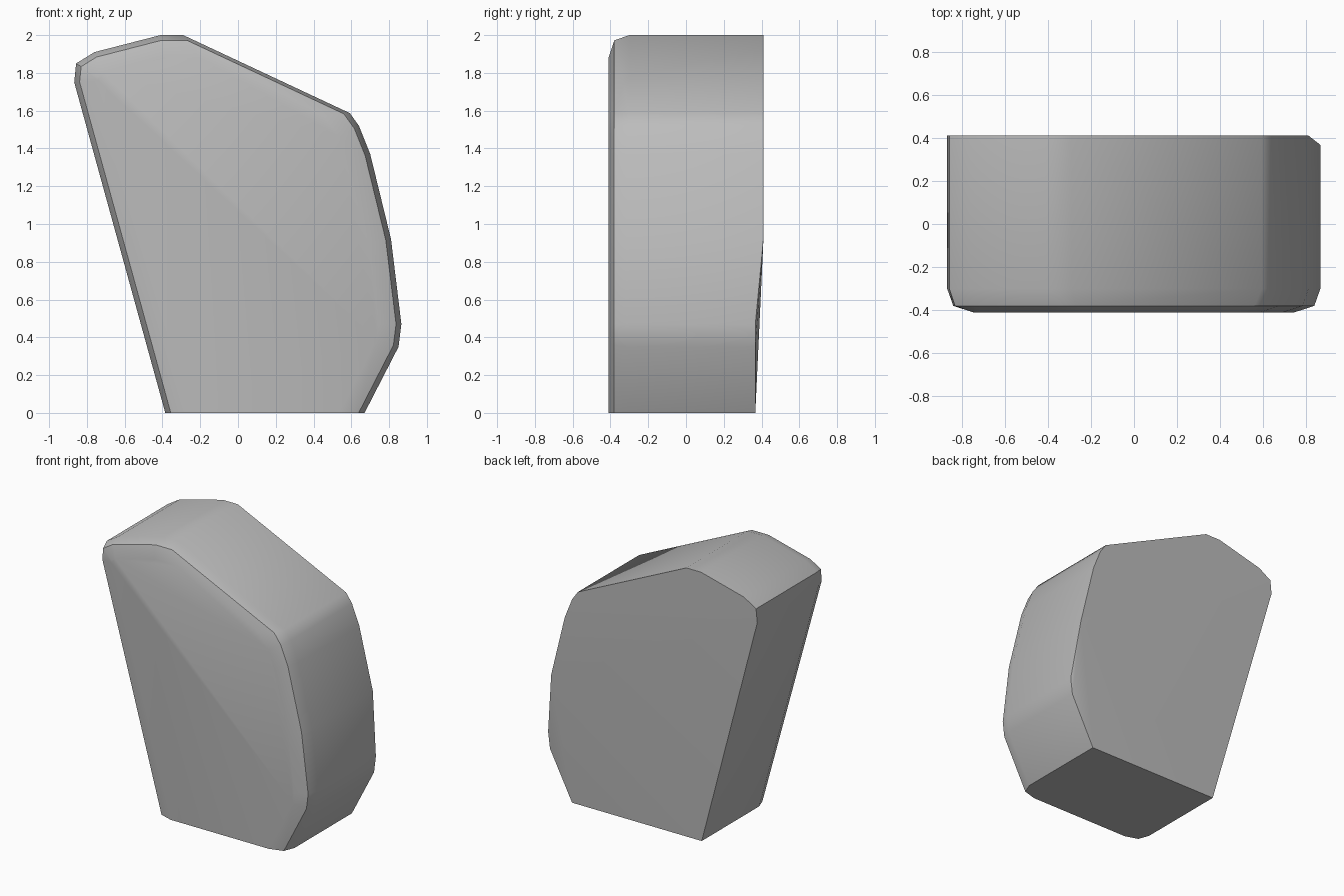
import bpy, bmesh, math
from mathutils import Vector

cube = bpy.data.objects.get("Cube")
if cube:
    bpy.data.objects.remove(cube, do_unlink=True)

# Side outline (x, z), counter-clockwise from the lower left corner
OUTLINE = [(-0.385, 0), (0.67, 0), (0.85, 0.35), (0.865, 0.47), (0.81, 0.92),
           (0.70, 1.37), (0.64, 1.52), (0.592, 1.587), (-0.29, 2), (-0.41, 2),
           (-0.76, 1.91), (-0.857, 1.85), (-0.867, 1.75)]
FRONT, BACK = -0.41, 0.41
LONG_SLOPE = 7


def back_depth(z):
    """The back leans in below the bend in the right side."""
    return BACK if z > 0.9 else 0.367


def hull(bm):
    """Wrap the loose points and drop anything left inside."""
    out = bmesh.ops.convex_hull(bm, input=bm.verts[:])
    inside = {g for g in out["geom_interior"] if isinstance(g, bmesh.types.BMVert)}
    bmesh.ops.delete(bm, geom=list(inside), context='VERTS')


def chamfer(bm, point, normal):
    """Cut away everything beyond a plane and close the cut."""
    geom = bm.verts[:] + bm.edges[:] + bm.faces[:]
    bmesh.ops.bisect_plane(bm, geom=geom, dist=1e-5, plane_co=point,
                           plane_no=normal, clear_outer=True)
    rim = [e for e in bm.edges if e.is_boundary]
    if rim:
        bmesh.ops.holes_fill(bm, edges=rim, sides=0)


# Slab body
bm = bmesh.new()
for x, z in OUTLINE:
    bm.verts.new((x, FRONT, z))
    bm.verts.new((x, back_depth(z), z))
hull(bm)
bmesh.ops.dissolve_limit(bm, angle_limit=math.radians(0.5),
                         verts=bm.verts[:], edges=bm.edges[:])

# Two-step rounding along the front rim, leaving the base flat
for i, (x, z) in enumerate(OUTLINE):
    nx, nz = OUTLINE[(i + 1) % len(OUTLINE)]
    if z == nz == 0:
        continue
    out = Vector((nz - z, 0, x - nx)).normalized()
    amount = 0.6 if i == LONG_SLOPE else 1.0
    steps = [(-0.30, 0.0), (-0.38, 0.028 * amount), (FRONT, 0.12 * amount)]
    for (y0, d0), (y1, d1) in zip(steps, steps[1:]):
        normal = out * (y0 - y1) + Vector((0, -(d1 - d0), 0))
        chamfer(bm, Vector((x, y0, z)) - out * d0, normal.normalized())

bmesh.ops.remove_doubles(bm, verts=bm.verts[:], dist=0.002)
bmesh.ops.recalc_face_normals(bm, faces=bm.faces[:])
mesh = bpy.data.meshes.new("stone_block")
bm.to_mesh(mesh)
bm.free()

# Plain grey stone
grey = bpy.data.materials.new("stone_grey")
grey.use_nodes = True
colour = (0.5, 0.5, 0.5, 1)
grey.diffuse_color = colour
grey.node_tree.nodes["Principled BSDF"].inputs["Base Color"].default_value = colour
mesh.materials.append(grey)

block = bpy.data.objects.new("stone_block", mesh)
bpy.context.collection.objects.link(block)
bpy.context.view_layer.objects.active = block
block.select_set(True)
bpy.ops.object.shade_smooth_by_angle(angle=math.radians(32))
